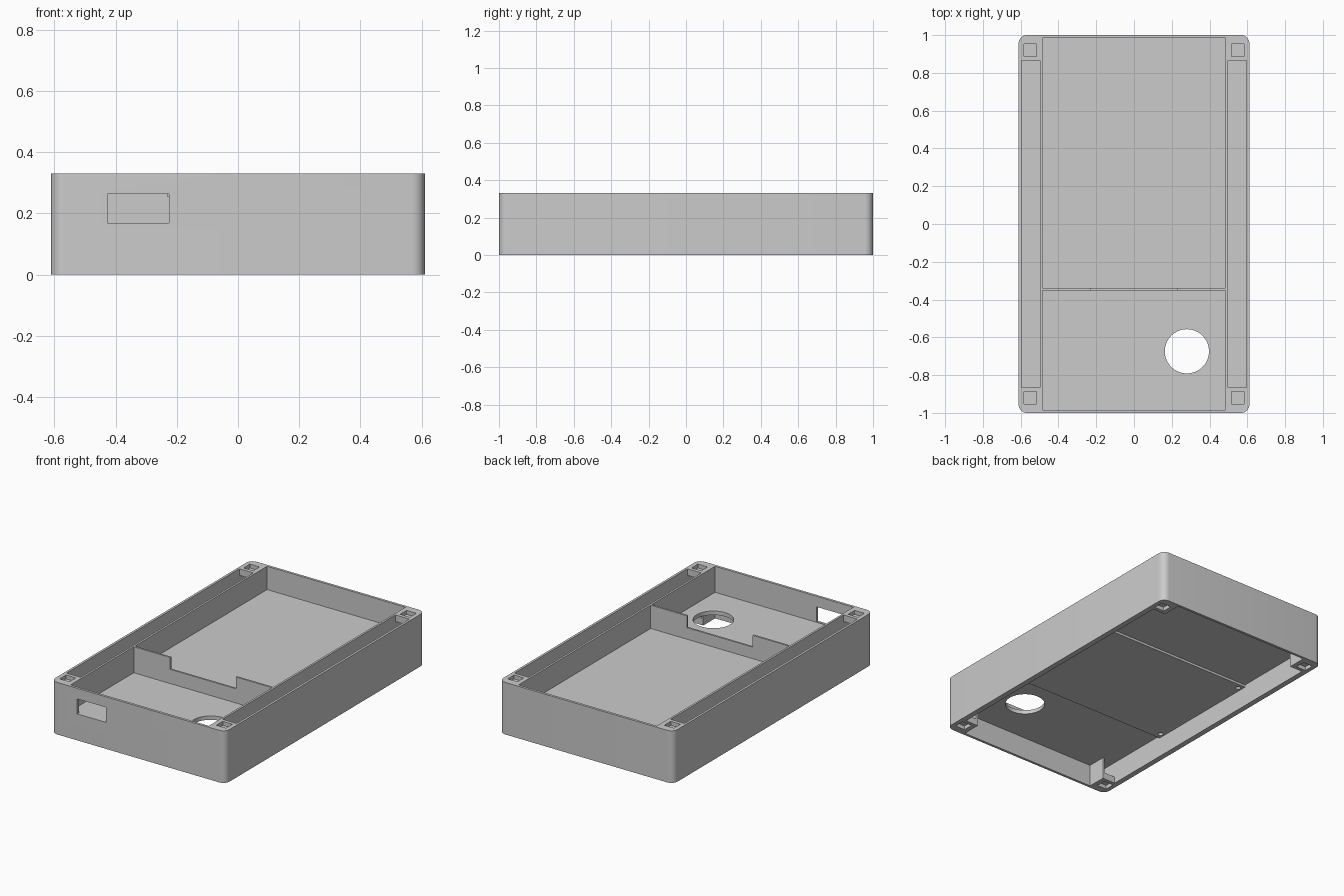
import bpy, bmesh
from mathutils import Matrix, Vector

cube = bpy.data.objects.get("Cube")
if cube:
    bpy.data.objects.remove(cube, do_unlink=True)

gray = bpy.data.materials.new("plain_gray")
gray.use_nodes = True
color = (0.6, 0.6, 0.6, 1)
gray.diffuse_color = color
gray.node_tree.nodes["Principled BSDF"].inputs["Base Color"].default_value = color


def make_object(name, bm):
    mesh = bpy.data.meshes.new(name)
    bm.to_mesh(mesh)
    bm.free()
    mesh.materials.append(gray)
    obj = bpy.data.objects.new(name, mesh)
    bpy.context.scene.collection.objects.link(obj)
    return obj


def box(name, x, y, z, radius=0):
    bm = bmesh.new()
    low, high = map(Vector, zip(x, y, z))
    size = Matrix.Diagonal((*(high - low), 1))
    bmesh.ops.create_cube(bm, size=1, matrix=Matrix.Translation((low + high) / 2) @ size)
    if radius:
        upright = [e for e in bm.edges if abs(e.verts[0].co.z - e.verts[1].co.z) > 0.1]
        bmesh.ops.bevel(bm, geom=upright, offset=radius, segments=8, profile=0.5,
                        affect='EDGES')
    return make_object(name, bm)


def cylinder(name, center, radius, depth, sides):
    bm = bmesh.new()
    bmesh.ops.create_cone(bm, cap_ends=True, segments=sides, radius1=radius, radius2=radius,
                          depth=depth, matrix=Matrix.Translation(center))
    return make_object(name, bm)


def carve(body, cutter):
    mod = body.modifiers.new("cut", 'BOOLEAN')
    mod.operation, mod.solver, mod.object = 'DIFFERENCE', 'EXACT', cutter
    bpy.context.view_layer.update()
    graph = bpy.context.evaluated_depsgraph_get()
    result = bpy.data.meshes.new_from_object(body.evaluated_get(graph))
    body.modifiers.clear()
    body.data = result
    bpy.data.objects.remove(cutter, do_unlink=True)


# Outer shell with rounded corners
floor_top, floor_bottom = 0.165, 0.14
above, below = (floor_top, 0.5), (-0.2, floor_bottom)
bay_x, bay_y, side_y = 0.485, 0.984, 0.865
lower_side_x = 0.576
case = box("case_body", (-0.611, 0.611), (-1, 1), (0, 0.33), 0.044)

# Upper bays on both sides of the thin divider, then its lowered middle
carve(case, box("rear_bay", (-bay_x, bay_x), (-0.339, bay_y), (0.182, 0.5)))
carve(case, box("front_bay", (-bay_x, bay_x), (-bay_y, -0.351), above))
carve(case, box("divider_notch", (-0.23, 0.23), (-0.37, -0.32), (0.255, 0.5)))

# Lower recess, leaving a thin wall at each corner
carve(case, box("lower_bay", (-bay_x, bay_x), (-bay_y, bay_y), below))
carve(case, box("lower_side_bay", (-lower_side_x, lower_side_x), (-side_y, side_y), below))

# Side channels, and hollow corners closed by plates with square sockets
for sx in (-1, 1):
    channel_x = sorted((sx * 0.498, sx * 0.596))
    lower_x = sorted((sx * 0.498, sx * lower_side_x))
    carve(case, box("side_channel", channel_x, (-side_y, side_y), above))
    for sy in (-1, 1):
        pocket_y = sorted((sy * 0.8, sy * bay_y))
        carve(case, box("upper_pocket", channel_x, pocket_y, (floor_top, 0.288)))
        carve(case, box("lower_pocket", lower_x, pocket_y, (0.042, floor_bottom)))
        socket_x = sorted((sx * 0.515, sx * 0.583))
        socket_y = sorted((sy * 0.888, sy * 0.952))
        for socket_z in ((0.305, 0.5), (-0.2, 0.025)):
            carve(case, box("square_socket", socket_x, socket_y, socket_z))

# Front window and round floor opening
carve(case, box("front_window", (-0.427, -0.225), (-1.1, -0.9), (0.168, 0.263)))
carve(case, cylinder("floor_opening", (0.28, -0.674, 0.16), 0.117, 0.2, 64))

# Shallow pad under the floor with a small blind hole in each corner
pad = box("underside_pad", (-lower_side_x, lower_side_x), (-0.45, 0.34), (0.125, 0.145))
for x in (-0.55, 0.55):
    for y in (-0.41, 0.305):
        carve(pad, cylinder("pad_hole", (x, y, 0.12), 0.015, 0.04, 24))

# Smooth the rounded corners and the openings, keep edges sharp
bpy.ops.object.select_all(action='DESELECT')
for part in (case, pad):
    part.select_set(True)
bpy.context.view_layer.objects.active = case
bpy.ops.object.shade_smooth_by_angle(angle=0.6)
